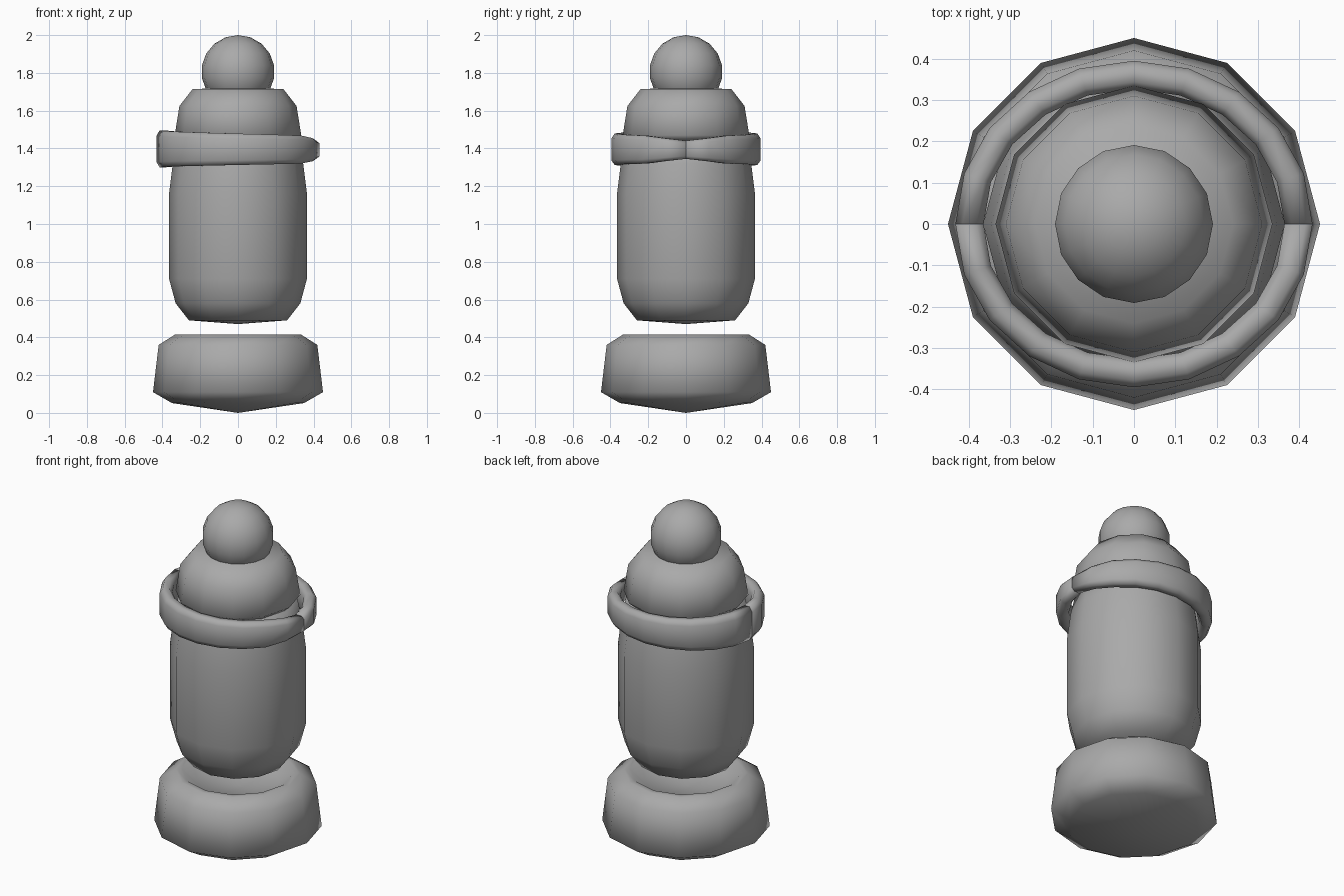
import bpy, bmesh, math

if "Cube" in bpy.data.objects:
    bpy.data.objects.remove(bpy.data.objects["Cube"])

grey = bpy.data.materials.new("plain grey")
grey.diffuse_color = (0.4, 0.4, 0.4, 1)
grey.use_nodes = True
grey.node_tree.nodes["Principled BSDF"].inputs["Base Color"].default_value = grey.diffuse_color


def finish(name, bm):
    """Turn a bmesh into a smooth shaded grey object."""
    bmesh.ops.recalc_face_normals(bm, faces=bm.faces)
    me = bpy.data.meshes.new(name)
    bm.to_mesh(me)
    bm.free()
    for p in me.polygons:
        p.use_smooth = True
    me.materials.append(grey)
    ob = bpy.data.objects.new(name, me)
    bpy.context.collection.objects.link(ob)
    return ob


def lathe(name, profile, sides=12):
    """Revolve (radius, z) points; the first and last lie on the axis."""
    bm = bmesh.new()
    rings = [[bm.verts.new((r * math.cos(math.tau * i / sides),
                            r * math.sin(math.tau * i / sides), z))
              for i in range(sides)] for r, z in profile[1:-1]]
    low = bm.verts.new((0, 0, profile[0][1]))
    high = bm.verts.new((0, 0, profile[-1][1]))
    for i in range(sides):
        j = (i + 1) % sides
        bm.faces.new((low, rings[0][j], rings[0][i]))
        bm.faces.new((high, rings[-1][i], rings[-1][j]))
        for a, b in zip(rings, rings[1:]):
            bm.faces.new((a[i], a[j], b[j], b[i]))
    return finish(name, bm)


def scarf_half(name, side):
    """Tapering rounded band around one half of the neck."""
    bm = bmesh.new()
    steps, thick = 10, 0.034
    rings = []
    for k in range(steps + 1):
        t = k / steps
        a = math.pi * (1 - t)                      # from -x round to +x
        half = 0.098 - 0.03 * t - 0.02 * max(0, t - 0.8) / 0.2
        section = [(sx * u * thick, sz * v * half) for sx, sz, u, v in (
            (1, -1, .5, 1), (1, -1, 1, .7), (1, 1, 1, .7), (1, 1, .5, 1),
            (-1, 1, .5, 1), (-1, 1, 1, .7), (-1, -1, 1, .7), (-1, -1, .5, 1))]
        rings.append([bm.verts.new(((0.398 + d) * math.cos(a),
                                    side * (0.361 + d) * math.sin(a),
                                    1.398 - 0.005 * t + h)) for d, h in section])
    for a, b in zip(rings, rings[1:]):
        for i in range(8):
            j = (i + 1) % 8
            bm.faces.new((a[i], a[j], b[j], b[i]))
    bm.faces.new(rings[0])
    bm.faces.new(rings[-1])
    return finish(name, bm)


# Heavy rounded foot with a dished top
lathe("base", [(0, 0), (0.35, 0.052), (0.45, 0.11), (0.42, 0.36),
               (0.333, 0.415), (0.30, 0.415), (0.22, 0.36), (0, 0.33)])

# Capsule body floating above the base
lathe("body", [(0, 0.47), (0.26, 0.49), (0.33, 0.58), (0.365, 0.71),
               (0.365, 1.16), (0.345, 1.32), (0.32, 1.44), (0, 1.48)])

# Domed hat
lathe("hat", [(0, 1.44), (0.30, 1.44), (0.335, 1.47), (0.31, 1.625),
              (0.24, 1.715), (0, 1.72)])

# Round bobble on the hat
R, CZ, N = 0.194, 1.806, 9
lathe("bobble", [(R * math.sin(math.pi * k / N), CZ - R * math.cos(math.pi * k / N))
                 for k in range(N + 1)], 16)

# Two scarf halves meeting at the sides
scarf_half("scarf_front", -1)
scarf_half("scarf_back", 1)
